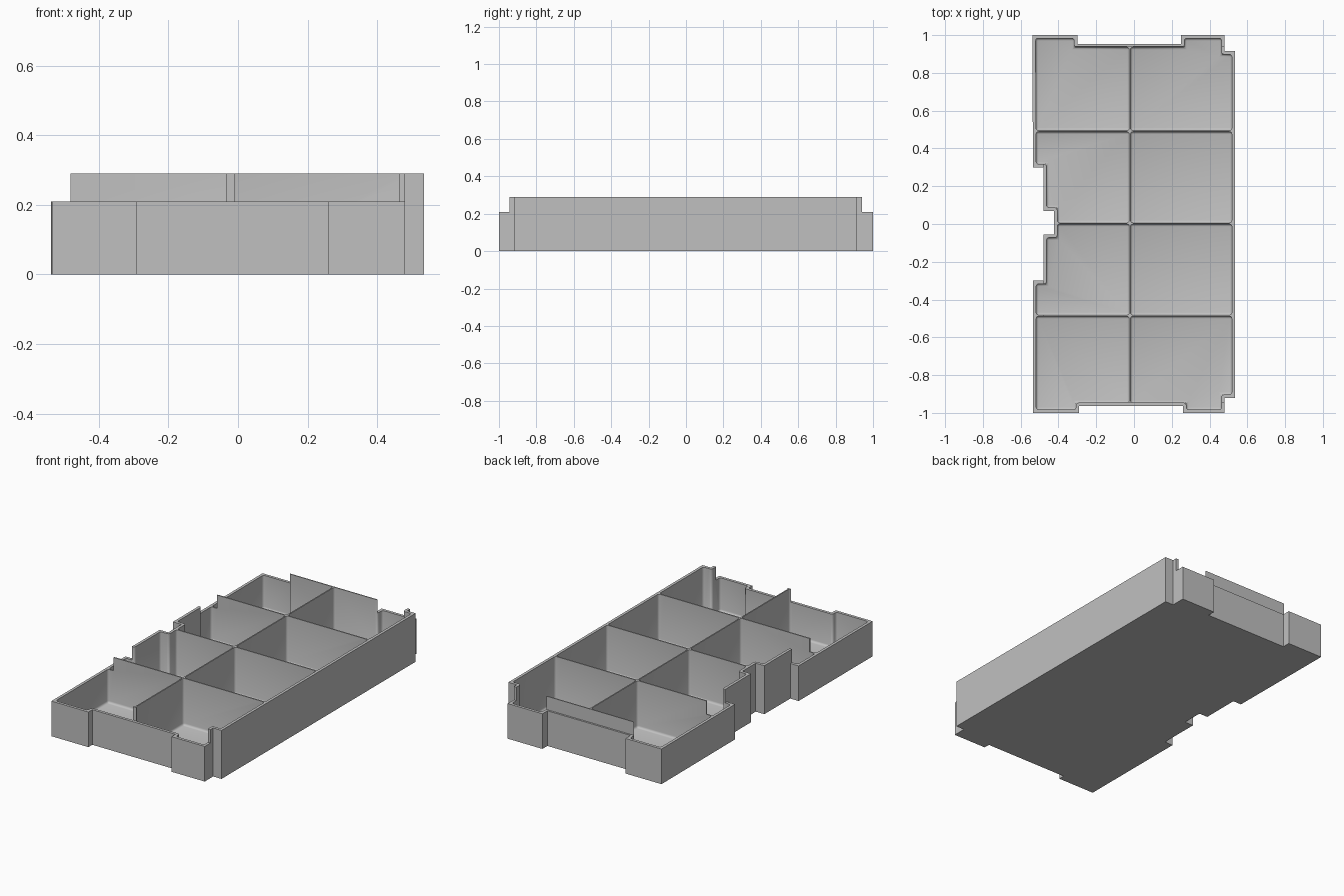
import bpy
import bmesh
from mathutils import Vector

cube = bpy.data.objects.get("Cube")
if cube:
    bpy.data.objects.remove(cube, do_unlink=True)

LOW, TALL, FLOOR = 0.21, 0.29, 0.01
WALL, DIVIDER, FILLET = 0.017, 0.007, 0.013

grey = bpy.data.materials.new("plain grey")
grey.use_nodes = True
COLOUR = (0.53, 0.53, 0.53, 1)
grey.diffuse_color = COLOUR
grey.node_tree.nodes["Principled BSDF"].inputs["Base Color"].default_value = COLOUR


def prism(name, points, z0, z1):
    """Extrude a counter-clockwise plan outline between two heights."""
    bm = bmesh.new()
    base = bm.faces.new([bm.verts.new((x, y, z0)) for x, y in points])
    top = bmesh.ops.extrude_face_region(bm, geom=[base])["geom"]
    bmesh.ops.translate(bm, vec=(0, 0, z1 - z0),
                        verts=[v for v in top if isinstance(v, bmesh.types.BMVert)])
    bmesh.ops.recalc_face_normals(bm, faces=bm.faces)
    mesh = bpy.data.meshes.new(name)
    bm.to_mesh(mesh)
    bm.free()
    mesh.materials.append(grey)
    obj = bpy.data.objects.new(name, mesh)
    bpy.context.collection.objects.link(obj)
    return obj


def block(name, x0, x1, y0, y1, z0, z1):
    return prism(name, [(x0, y0), (x1, y0), (x1, y1), (x0, y1)], z0, z1)


def inset(points, d):
    """Move every side of the outline inwards by d."""
    result = []
    for i, p in enumerate(points):
        a, b, c = Vector(points[i - 1]), Vector(p), Vector(points[(i + 1) % len(points)])
        u, v = (b - a).normalized(), (c - b).normalized()
        n, m = Vector((-u.y, u.x)), Vector((-v.y, v.x))
        result.append(b + (n + m) * d / (1 + n.dot(m)))
    return result


def apply_modifier(obj, mod):
    bpy.context.view_layer.objects.active = obj
    bpy.ops.object.modifier_apply(modifier=mod.name)


def subtract(obj, cutter):
    cutter.hide_render = True
    mod = obj.modifiers.new("cut", "BOOLEAN")
    mod.operation, mod.solver, mod.object = "DIFFERENCE", "EXACT", cutter
    apply_modifier(obj, mod)
    bpy.data.objects.remove(cutter, do_unlink=True)


# Plan outline: recessed ends, notched corners and a stepped side recess
outline = [
    (-0.535, -1), (-0.29, -1), (-0.29, -0.963), (0.26, -0.963), (0.26, -1), (0.48, -1),
    (0.48, -0.92), (0.535, -0.92), (0.535, 0.915), (0.48, 0.915), (0.48, 1), (0.25, 1),
    (0.25, 0.953), (-0.30, 0.953), (-0.30, 1), (-0.538, 1), (-0.535, 0.3), (-0.48, 0.3),
    (-0.48, 0.07), (-0.423, 0.07), (-0.423, -0.055), (-0.48, -0.055), (-0.48, -0.3),
    (-0.535, -0.3)]
tray = prism("compartment_tray", outline, 0, TALL)

# Compartment hollows: inner outline split by the thin dividers, then rounded
hollows = prism("hollows", inset(outline, WALL), FLOOR, 0.4)
h = DIVIDER / 2
subtract(hollows, block("long_divider", -0.022 - h, -0.022 + h, -2, 2, -1, 1))
for y in (-0.485, 0.003, 0.492):
    subtract(hollows, block("cross_divider", -2, 2, y - h, y + h, -1, 1))
bevel = hollows.modifiers.new("fillet", "BEVEL")
bevel.width, bevel.segments, bevel.limit_method = FILLET, 3, "ANGLE"
apply_modifier(hollows, bevel)
subtract(tray, hollows)

# Lower rim along both ends and the recessed side
subtract(tray, block("rim_front", -2, 2, -2, -0.945, LOW, 1))
subtract(tray, block("rim_back", -2, 2, 0.942, 2, LOW, 1))
subtract(tray, block("rim_side", -2, -0.481, -2, 2, LOW, 1))

# Smooth fillets, crisp edges
bpy.ops.object.select_all(action="DESELECT")
tray.select_set(True)
bpy.context.view_layer.objects.active = tray
bpy.ops.object.shade_smooth_by_angle(angle=0.6)
